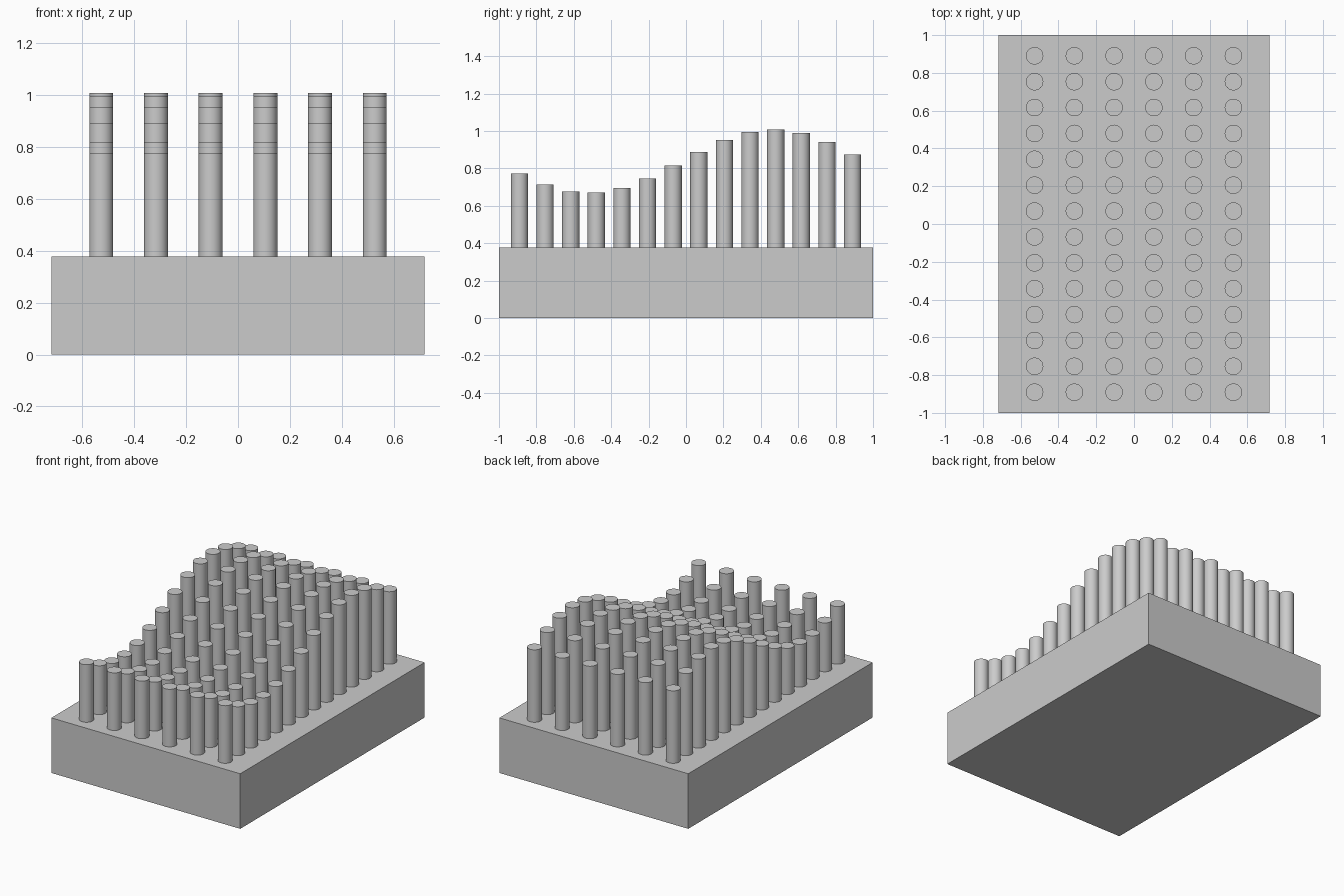
import bpy
import bmesh
import math
from mathutils import Matrix

if "Cube" in bpy.data.objects:
    bpy.data.objects.remove(bpy.data.objects["Cube"], do_unlink=True)

BASE_X, BASE_Y, BASE_Z = 1.434, 2.0, 0.378
COLS, ROWS = 6, 14
GAP_X, GAP_Y = 0.2105, 0.137
RADIUS = 0.046

grey = bpy.data.materials.new("plain grey")
grey.use_nodes = True
colour = (0.6, 0.6, 0.6, 1)
grey.diffuse_color = colour
grey.node_tree.nodes["Principled BSDF"].inputs["Base Color"].default_value = colour


def add_object(name, bm):
    mesh = bpy.data.meshes.new(name)
    bm.to_mesh(mesh)
    bm.free()
    mesh.materials.append(grey)
    obj = bpy.data.objects.new(name, mesh)
    bpy.context.collection.objects.link(obj)
    return obj


def wave_height(row):
    """Top of the pins in one row, following a sine wave from front to back."""
    return 0.838 - 0.169 * math.cos((row - 2.7) * 0.436)


# Solid base block
bm = bmesh.new()
bmesh.ops.create_cube(bm, size=1, matrix=Matrix.Translation((0, 0, BASE_Z / 2))
                      @ Matrix.Diagonal((BASE_X, BASE_Y, BASE_Z, 1)))
add_object("base_block", bm)

# Rows of round pins standing on the base
for row in range(ROWS):
    y = (row - (ROWS - 1) / 2) * GAP_Y
    height = wave_height(row) - BASE_Z
    bm = bmesh.new()
    for col in range(COLS):
        x = (col - (COLS - 1) / 2) * GAP_X
        bmesh.ops.create_cone(bm, cap_ends=True, segments=40,
                              radius1=RADIUS, radius2=RADIUS, depth=height,
                              matrix=Matrix.Translation((x, y, BASE_Z + height / 2)))
    # Smooth walls, flat caps with sharp rims
    for face in bm.faces:
        face.smooth = abs(face.normal.z) < 0.5
    for edge in bm.edges:
        edge.smooth = all(face.smooth for face in edge.link_faces)
    add_object(f"pin_row_{row + 1}", bm)
